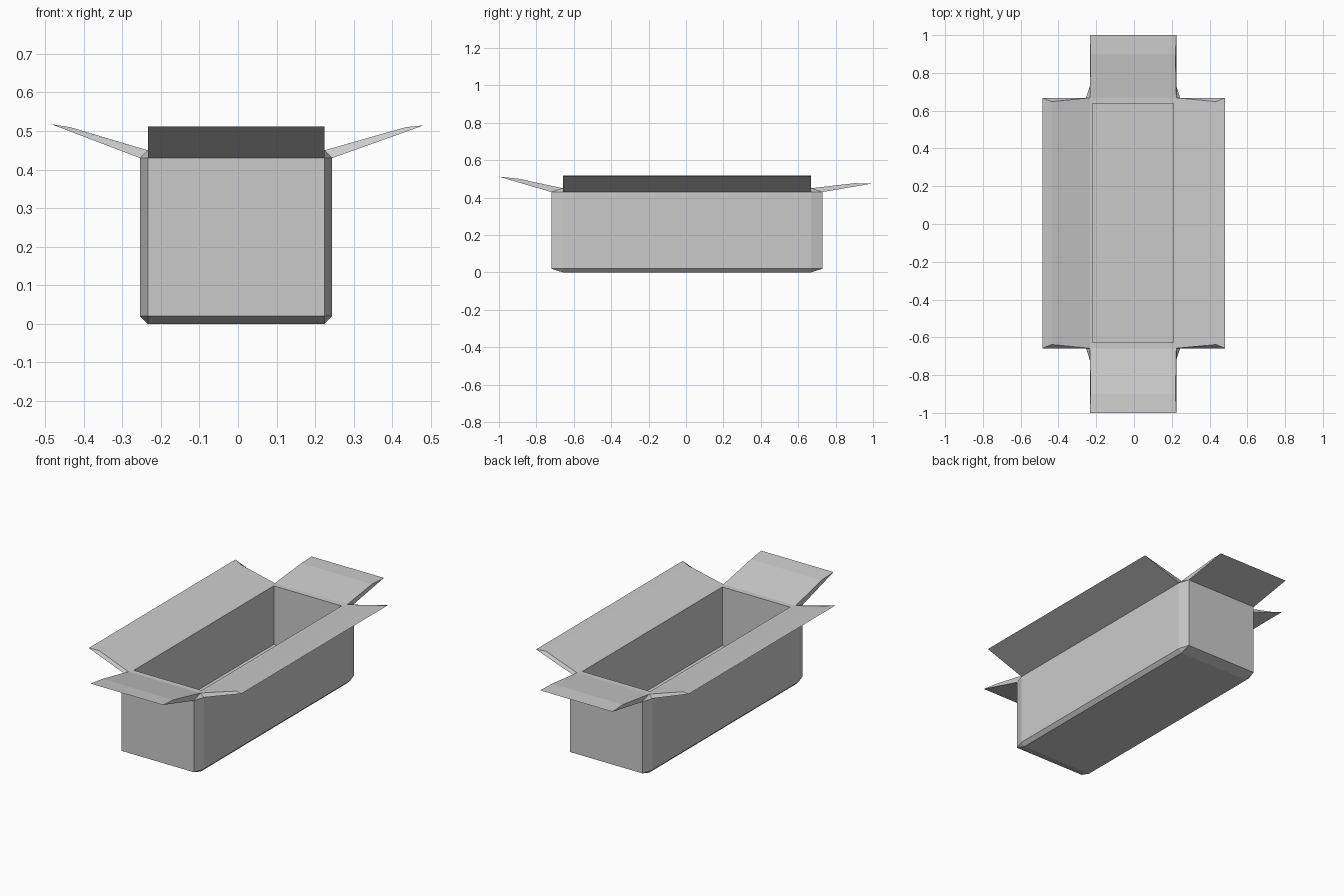
import bpy, bmesh
from mathutils import Vector

cube = bpy.data.objects.get("Cube")
if cube:
    bpy.data.objects.remove(cube, do_unlink=True)

# Plain grey card
card = bpy.data.materials.new("grey_card")
card.use_nodes = True
grey = (0.6, 0.6, 0.6, 1)
card.diffuse_color = grey
card.node_tree.nodes["Principled BSDF"].inputs["Base Color"].default_value = grey

CENTRE = Vector((-0.005, 0.005, 0.225))
SIZE = Vector((0.498, 1.45, 0.45))
CHAMFER = Vector((0.02, 0.062, 0.02))
FLOOR = 0.115

# Box chamfered by one unit, then scaled so each axis gets its own chamfer
bm = bmesh.new()
bmesh.ops.create_cube(bm, size=1)
for v in bm.verts:
    v.co = Vector(v.co[i] * SIZE[i] / CHAMFER[i] for i in range(3))
bmesh.ops.bevel(bm, geom=bm.edges[:], offset=1, segments=1, affect='EDGES')
for v in bm.verts:
    v.co = Vector(v.co[i] * CHAMFER[i] for i in range(3)) + CENTRE
bm.normal_update()

# Hollow inside: narrow rim, then straight walls down to the floor
rim = max(bm.faces, key=lambda f: f.calc_center_median().z)
rim_strips = [f for f in bm.faces if len(f.verts) == 4 and 0.1 < f.normal.z < 0.99]


def extrude(face):
    new = bmesh.ops.extrude_discrete_faces(bm, faces=[face])["faces"][0]
    return new


opening = extrude(rim)
for v in opening.verts:
    v.co.x = CENTRE.x + (0.215 if v.co.x > CENTRE.x else -0.215)
    v.co.y = CENTRE.y + (0.633 if v.co.y > CENTRE.y else -0.633)
floor = extrude(opening)
for v in floor.verts:
    v.co.z = FLOOR

# Flaps: (axis, side) -> fold position, fold height, tip position, tip height, end inset
flaps = {
    (0, -1): (0.435, 0.51, 0.485, 0.518, 0.02),
    (0, 1): (0.435, 0.51, 0.482, 0.515, 0.02),
    (1, -1): (0.9, 0.502, 1.0, 0.512, 0.005),
    (1, 1): (0.9, 0.477, 1.0, 0.476, 0.005),
}
for strip in rim_strips:
    axis = 0 if abs(strip.normal.x) > abs(strip.normal.y) else 1
    side = 1 if strip.normal[axis] > 0 else -1
    fold, fold_z, tip, tip_z, inset = flaps[axis, side]
    across = 1 - axis
    for v in extrude(strip).verts:
        if v.co.z > SIZE.z - CHAMFER.z / 2:
            v.co[axis], v.co.z = side * fold, fold_z
            v.co[across] -= inset if v.co[across] > CENTRE[across] else -inset
        else:
            v.co[axis], v.co.z = side * tip, tip_z

bmesh.ops.recalc_face_normals(bm, faces=bm.faces[:])
mesh = bpy.data.meshes.new("open_box")
bm.to_mesh(mesh)
bm.free()
mesh.materials.append(card)
box = bpy.data.objects.new("open_box", mesh)
bpy.context.collection.objects.link(box)
